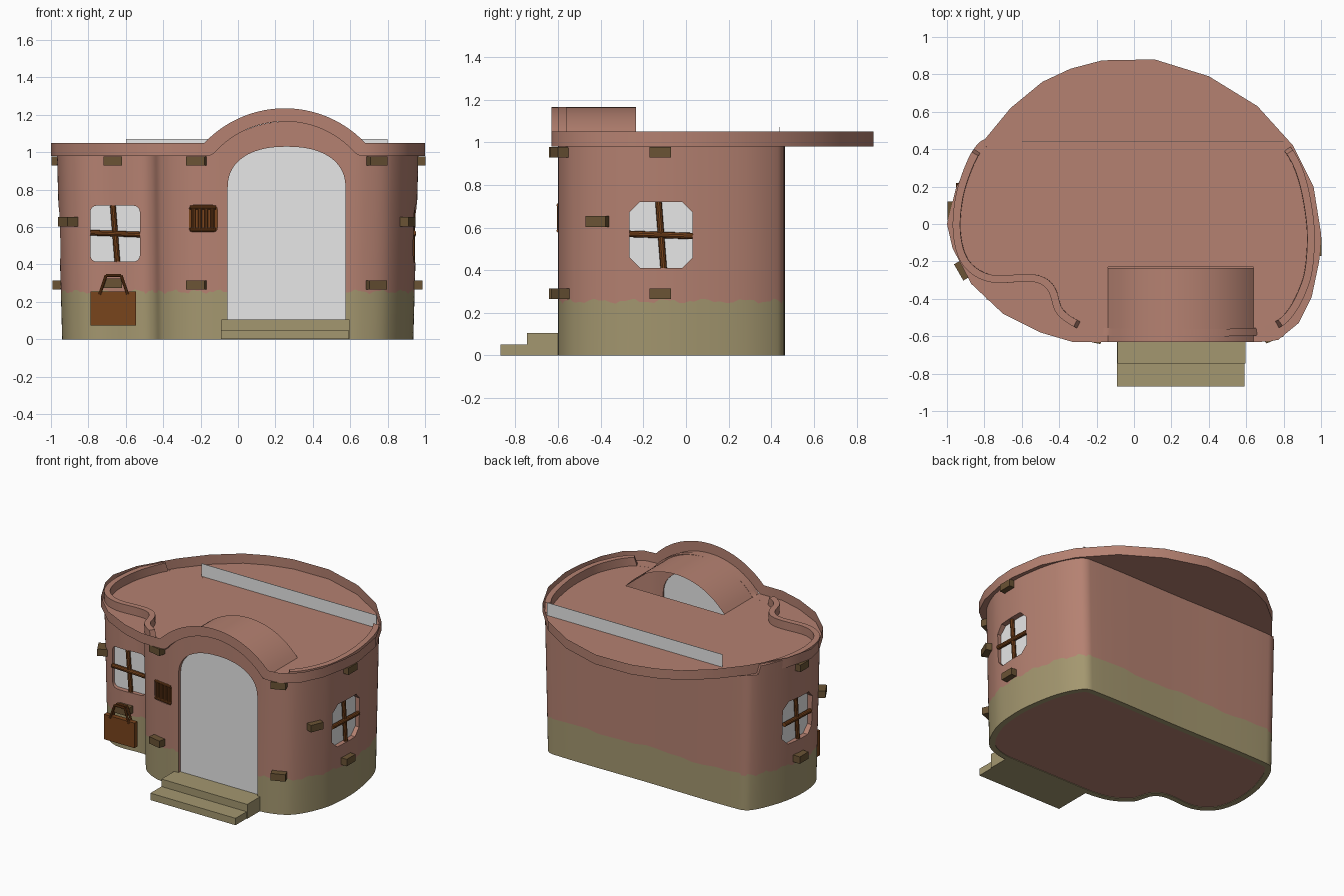
import bpy, bmesh, math
from mathutils import Matrix, Vector

cube = bpy.data.objects.get("Cube")
if cube:
    bpy.data.objects.remove(cube)


def material(name, rgb):
    m = bpy.data.materials.new(name)
    m.use_nodes = True
    m.diffuse_color = (*rgb, 1)
    m.node_tree.nodes["Principled BSDF"].inputs["Base Color"].default_value = (*rgb, 1)
    return m


CLAY = material("terracotta plaster", (0.46, 0.22, 0.165))
MOSS = material("olive stone", (0.37, 0.31, 0.16))
GLASS = material("pale grey", (0.8, 0.8, 0.8))
WOOD = material("warm wood", (0.19, 0.058, 0.012))
BEAM = material("dark timber", (0.145, 0.087, 0.035))

FLOOR, RIM, ARCH_X, RISE = 0.98, 1.05, 0.25, 0.185


def build(name, verts, faces, mats, smooth=True):
    mesh = bpy.data.meshes.new(name)
    mesh.from_pydata(verts, [], faces)
    for m in mats:
        mesh.materials.append(m)
    ob = bpy.data.objects.new(name, mesh)
    bpy.context.collection.objects.link(ob)
    if smooth:
        shade(ob)
    return ob


def activate(ob):
    bpy.ops.object.select_all(action='DESELECT')
    ob.select_set(True)
    bpy.context.view_layer.objects.active = ob


def shade(ob):
    activate(ob)
    bpy.ops.object.shade_smooth_by_angle(angle=math.radians(35))


def frame(loc, yaw):
    return Matrix.Translation(loc) @ Matrix.Rotation(math.radians(yaw), 4, 'Z')


def prism(name, pts, depth, loc, yaw, mat):
    """Extrude an x-z outline along local y; local -y is the outside."""
    n = len(pts)
    m = frame(loc, yaw)
    verts = [m @ Vector((x, s * depth / 2, z)) for s in (-1, 1) for x, z in pts]
    faces = [tuple(range(n)), tuple(range(2 * n - 1, n - 1, -1))]
    faces += [(i, i + n, (i + 1) % n + n, (i + 1) % n) for i in range(n)]
    return build(name, verts, faces, [mat])


def rounded(w, h, r=0.0, seg=1):
    if r == 0:
        return [(-w / 2, -h / 2), (w / 2, -h / 2), (w / 2, h / 2), (-w / 2, h / 2)]
    pts = []
    for k, (sx, sz) in enumerate(((1, 1), (-1, 1), (-1, -1), (1, -1))):
        for i in range(seg + 1):
            a = math.pi / 2 * (k + i / seg)
            pts.append((sx * (w / 2 - r) + r * math.cos(a), sz * (h / 2 - r) + r * math.sin(a)))
    return pts[::-1][::-1]


def rod(name, a, b, r, mat):
    a, b = Vector(a), Vector(b)
    rot = (b - a).to_track_quat('Z', 'Y').to_matrix().to_4x4()
    bpy.ops.mesh.primitive_cylinder_add(vertices=10, radius=r, depth=(b - a).length)
    ob = bpy.context.object
    ob.name = name
    ob.matrix_world = Matrix.Translation((a + b) / 2) @ rot
    ob.data.materials.append(mat)
    shade(ob)


def spline(ctrl, seg):
    """Closed smooth outline through the control points."""
    out, n = [], len(ctrl)
    for i in range(n):
        p = [Vector(ctrl[(i + k) % n]) for k in (-1, 0, 1, 2)]
        d = (p[2] - p[1]).length / 3
        t1, t2 = (p[2] - p[0]).normalized(), (p[3] - p[1]).normalized()
        for k in range(seg):
            t = k / seg
            u = 1 - t
            out.append(u**3 * p[1] + 3 * u * u * t * (p[1] + t1 * d)
                       + 3 * u * t * t * (p[2] - t2 * d) + t**3 * p[2])
    return out


def arch(x, half):
    """Height of the entrance arch above its base."""
    r = (half**2 + RISE**2) / (2 * RISE)
    dx = min(abs(x - ARCH_X), half)
    return math.sqrt(r * r - dx * dx) - (r - RISE)


# Walls: olive base with a wavy upper edge, plaster above
outline = spline([(.74, .46), (.8, .43), (.88, .28), (.93, .04), (.935, -.15), (.905, -.33),
                  (.8, -.52), (.66, -.59), (.5, -.6), (.25, -.6), (0, -.6), (-.15, -.595),
                  (-.28, -.565), (-.4, -.48), (-.45, -.35), (-.52, -.31), (-.75, -.31),
                  (-.88, -.23), (-.935, -.08), (-.93, .12), (-.88, .3), (-.81, .43),
                  (-.74, .46), (0, .46)], 8)
n = len(outline)


def wall_top(x, y):
    if y < -.55:
        return FLOOR + arch(x, .39)
    return FLOOR if y > .4 else 1.04


def wall_vert(i, row):
    x, y = outline[i]
    z = (0, .255 + .008 * math.sin(i * .9) + .005 * math.sin(i * 2.3), .6, wall_top(x, y))[row]
    return (x * (1 + .03 * z), y, z)


verts = [wall_vert(i, r) for r in range(4) for i in range(n)]
faces = [(r * n + i, (r + 1) * n + i, (r + 1) * n + (i + 1) % n, r * n + (i + 1) % n)
         for r in range(3) for i in range(n)]
walls = build("walls", verts, faces, [CLAY, MOSS], False)
for f in walls.data.polygons[:n]:
    f.material_index = 1
thick = walls.modifiers.new("thickness", 'SOLIDIFY')
thick.thickness = .04
activate(walls)
bpy.ops.object.modifier_apply(modifier=thick.name)
build("ground_floor", [(x * .99, y * .99, .004) for x, y in outline], [tuple(range(n))], [CLAY])


def cut(pts, loc, yaw):
    cutter = prism("cutter", pts, .2, loc, yaw, CLAY)
    cutter.hide_render = True
    bm = bmesh.new()
    bm.from_mesh(cutter.data)
    bmesh.ops.recalc_face_normals(bm, faces=bm.faces)
    bm.to_mesh(cutter.data)
    bm.free()
    mod = walls.modifiers.new("opening", 'BOOLEAN')
    mod.object = cutter
    mod.solver = 'EXACT'
    activate(walls)
    bpy.ops.object.modifier_apply(modifier=mod.name)
    bpy.data.objects.remove(cutter)


# Windows: opening, pane and a slightly crooked cross of bars
def window(name, loc, yaw, w, h, r, seg):
    cut(rounded(w, h, r, seg), loc, yaw)
    m = frame(loc, yaw)
    prism(name + "_pane", rounded(w + .02, h + .02, r, seg), .008, m @ Vector((0, .035, 0)), yaw, GLASS)
    rod(name + "_upright", m @ Vector((-.012, .012, h / 2)), m @ Vector((.012, .012, -h / 2)), .015, WOOD)
    rod(name + "_crossbar", m @ Vector((-w / 2, .008, .005)), m @ Vector((w / 2, .008, -.005)), .015, WOOD)


window("front_window", (-.657, -.312, .565), 0, .265, .3, .035, 4)
window("left_window", (.945, -.117, .565), 90, .297, .31, .05, 1)
window("right_window", (-.945, .07, .565), -90, .297, .31, .05, 1)

# Doorway with arched pane
door = [(-.315, -.45), (.315, -.45)]
for i in range(25):
    a = math.pi * i / 24
    c, s = math.cos(a), math.sin(a)
    door.append((math.copysign(abs(c)**.87, c) * .315, .26 + .22 * abs(s)**.87))
cut(door, (.26, -.6, .55), 0)
prism("door_pane", door, .008, (.26, -.572, .55), 0, GLASS)

# Small barred hatch beside the door
hatch_at, hatch_yaw = (-.187, -.588, .645), -9
cut(rounded(.155, .145, .025, 3), hatch_at, hatch_yaw)
hm = frame(hatch_at, hatch_yaw)
prism("hatch_panel", rounded(.16, .15, .025, 3), .02, hm @ Vector((0, .02, 0)), hatch_yaw, WOOD)
for k in (-1.5, -.5, .5, 1.5):
    rod("hatch_bar", hm @ Vector((k * .034, .002, -.055)), hm @ Vector((k * .034, .002, .055)), .011, WOOD)
for z in (-.06, .06):
    rod("hatch_rail", hm @ Vector((-.07, .002, z)), hm @ Vector((.07, .002, z)), .01, WOOD)
shade(walls)

# Roof deck, open beneath the entrance vault
back = [(.68, -.63), (.77, -.62), (.88, -.53), (.95, -.39), (.99, -.2), (1, -.05), (.96, .2),
        (.85, .42), (.66, .63), (.4, .79), (.11, .88), (-.17, .875), (-.34, .83), (-.49, .76),
        (-.66, .62), (-.8, .45), (-.95, .2), (-1, 0), (-.97, -.13), (-.87, -.32), (-.7, -.48),
        (-.5, -.58), (-.33, -.63), (-.18, -.63)]
deck = back + [(-.14, -.63), (-.14, -.23), (.64, -.23), (.64, -.63)]
build("roof_deck", [(x, y, FLOOR) for x, y in deck], [tuple(range(len(deck)))], [CLAY])

# Parapet that rises over the entrance
ring = back + [(-.18 + .86 * i / 32, -.63) for i in range(1, 32)]
n = len(ring)
verts = []
for x, y in ring:
    front = y < -.625
    verts += [(x, y, FLOOR + (arch(x, .39) if front else 0)),
              (x, y, RIM + (arch(x, .43) if front else 0))]
build("parapet", verts, [(2 * i, 2 * ((i + 1) % n), 2 * ((i + 1) % n) + 1, 2 * i + 1)
                         for i in range(n)], [CLAY])

# Entrance vault
verts = []
for i in range(33):
    x = -.14 + .78 * i / 32
    verts += [(x, y, FLOOR + arch(x, .39)) for y in (-.63, -.235)]
build("entrance_vault", verts, [(2 * i, 2 * i + 2, 2 * i + 3, 2 * i + 1) for i in range(32)], [CLAY])

# Upright grey panel crossing the roof
prism("roof_panel", rounded(1.4, .1), .003, (.1, .44, 1.022), 0, GLASS)

# Entrance steps
prism("lower_step", rounded(.68, .05), .27, (.25, -.735, .026), 0, MOSS)
prism("upper_step", rounded(.685, .104), .165, (.253, -.6625, .053), 0, MOSS)

# Timber beam ends: x, y, z, yaw
for x, y, z, yaw in ((-.67, -.33, .953, 0), (-.22, -.595, .953, -12), (.74, -.585, .953, 22),
                     (.965, -.12, .953, 90), (-.96, .07, .953, -90),
                     (.895, -.41, .628, 68), (-.905, -.24, .628, -60),
                     (-.67, -.34, .3, 0), (-.22, -.595, .29, -12), (.735, -.58, .29, 22),
                     (.95, -.12, .29, 90), (-.955, .07, .29, -90)):
    prism("beam_end", rounded(.1, .05), .075, (x, y, z), yaw, BEAM)

# Hanging bag with two strap handles
prism("bag", rounded(.245, .18), .035, (-.667, -.385, .165), 0, WOOD)
for y in (-.4, -.37):
    strap = [(-.74, y, .24), (-.705, y, .342), (-.625, y, .342), (-.59, y, .24)]
    for a, b in zip(strap, strap[1:]):
        rod("bag_strap", a, b, .008, WOOD)
